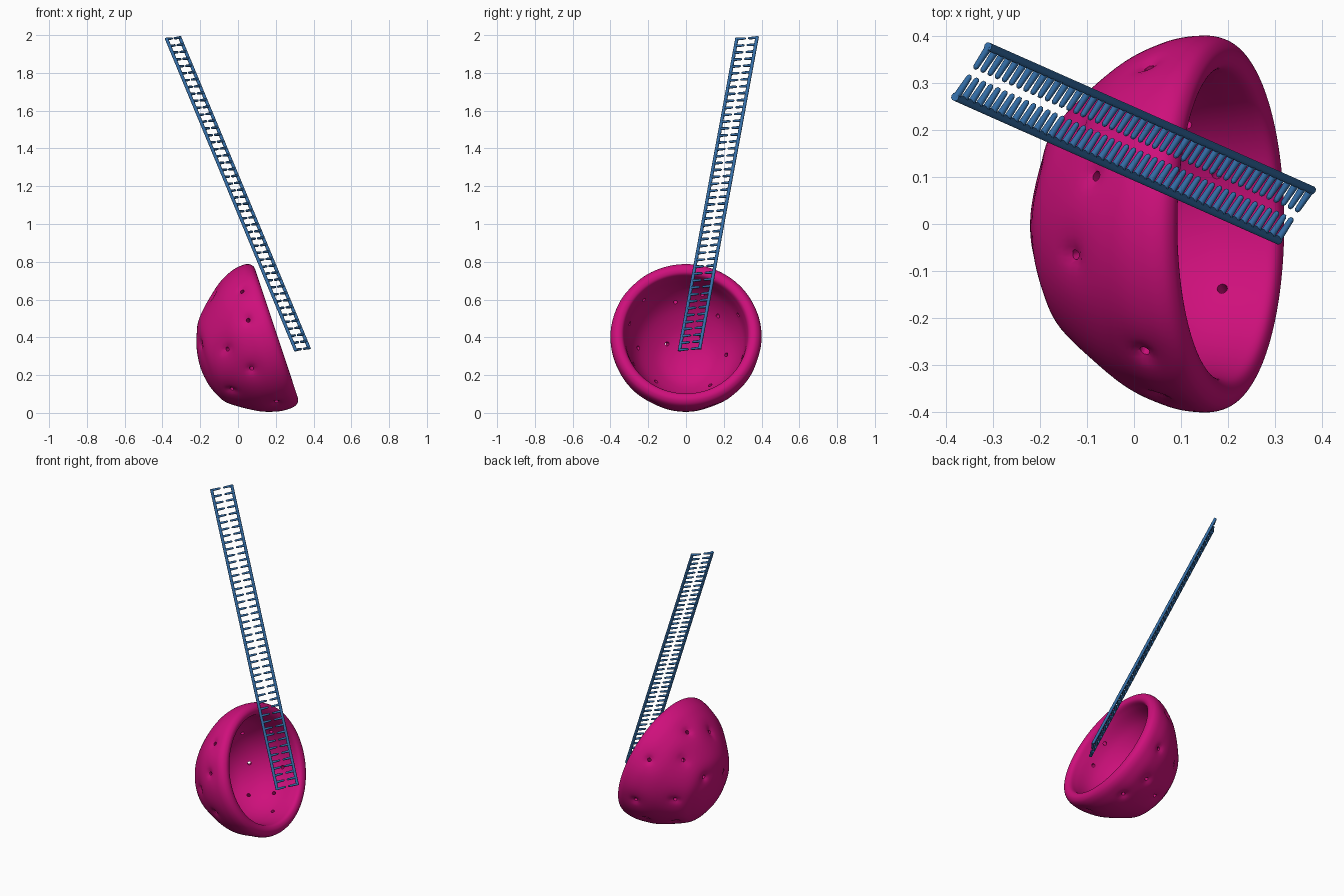
import bpy, bmesh, math
from mathutils import Vector

if "Cube" in bpy.data.objects:
    bpy.data.objects.remove(bpy.data.objects["Cube"])


def material(name, rgb):
    m = bpy.data.materials.new(name)
    m.diffuse_color = (*rgb, 1)
    m.use_nodes = True
    m.node_tree.nodes["Principled BSDF"].inputs["Base Color"].default_value = m.diffuse_color
    return m


PINK = material("magenta", (0.62, 0.005, 0.20))
BLUE = material("steel_blue", (0.035, 0.16, 0.40))


def finish(bm, name, mat):
    bmesh.ops.recalc_face_normals(bm, faces=bm.faces)
    me = bpy.data.meshes.new(name)
    bm.to_mesh(me)
    bm.free()
    me.materials.append(mat)
    ob = bpy.data.objects.new(name, me)
    bpy.context.collection.objects.link(ob)
    return ob


def smooth(ob, deg):
    bpy.ops.object.select_all(action='DESELECT')
    ob.select_set(True)
    bpy.context.view_layer.objects.active = ob
    bpy.ops.object.shade_smooth_by_angle(angle=math.radians(deg))


def rod(bm, a, b, r1, r2, sides=8):
    d = b - a
    res = bmesh.ops.create_cone(bm, cap_ends=True, segments=sides, radius1=r1,
                                radius2=r2, depth=d.length)
    q = d.to_track_quat('Z', 'Y')
    for v in res["verts"]:
        v.co = q @ v.co + (a + b) / 2


# bowl frame: N points out of the tilted opening, U lies up along the rim
C = Vector((0.2, 0, 0.42))
N = Vector((0.949, 0, 0.316))
U = Vector((-0.316, 0, 0.949))


def place(n, r, phi):
    drop = -0.045 * (n / 0.43) ** 2
    return C + N * n + U * (r * math.sin(phi) + drop) - Vector((0, r * math.cos(phi), 0))


# wall profile as (depth, radius), outer pole to rim to inner pole
PROFILE = [(-.435, 0), (-.425, .09), (-.40, .165), (-.355, .24), (-.226, .343),
           (-.13, .388), (-.06, .4), (-.02, .394), (0, .375), (.003, .352),
           (-.01, .332), (-.05, .322), (-.15, .303), (-.25, .25), (-.33, .16),
           (-.365, .08), (-.375, 0)]


def spline(pts, steps):
    out = []
    p = [Vector(q) for q in pts]
    p = [Vector((p[1].x, -p[1].y))] + p + [Vector((p[-2].x, -p[-2].y))]
    for i in range(1, len(p) - 2):
        a, b, c, d = p[i - 1:i + 3]
        for k in range(steps):
            t = k / steps
            out.append(0.5 * (2 * b + (c - a) * t + (2 * a - 5 * b + 4 * c - d) * t * t
                              + (3 * b - a - 3 * c + d) * t ** 3))
    return out + [p[-2]]


def outer_radius(n):
    for (n0, r0), (n1, r1) in zip(PROFILE[:7], PROFILE[1:7]):
        if n0 <= n <= n1:
            return r0 + (r1 - r0) * (n - n0) / (n1 - n0)
    return 0.4


# drain holes as (depth, angle in degrees)
HOLES = [(-.098, 45), (-.117, 18), (-.275, 4), (-.183, -21), (-.11, -64),
         (-.40, 42), (-.25, 78), (-.32, -44), (-.33, -127), (-.39, 123),
         (-.33, 180), (-.27, 131), (-.19, 107), (-.13, -110), (-.12, 152),
         (-.13, 196), (-.18, 225)]
CENTRE = place(-0.1, 0, 0)
hole_pts = [place(n, outer_radius(n), math.radians(a)) for n, a in HOLES]

# bowl wall, with a soft dimple pressed in around each hole
SEG = 160
prof = spline(PROFILE, 7)
bm = bmesh.new()
rings = []
for i, (n, r) in enumerate(prof):
    if i in (0, len(prof) - 1):
        rings.append([bm.verts.new(place(n, 0, 0))])
    else:
        rings.append([bm.verts.new(place(n, r, 2 * math.pi * k / SEG)) for k in range(SEG)])
for A, B in zip(rings, rings[1:]):
    for k in range(SEG):
        j = (k + 1) % SEG
        if len(A) == 1:
            bm.faces.new((A[0], B[k], B[j]))
        elif len(B) == 1:
            bm.faces.new((A[k], A[j], B[0]))
        else:
            bm.faces.new((A[k], A[j], B[j], B[k]))
for i, ring in enumerate(rings):
    if i > 7 * 8:
        continue
    for v in ring:
        push = Vector()
        for h in hole_pts:
            d = (v.co - h).length
            push += (CENTRE - h).normalized() * (
                0.014 * math.exp(-(d / 0.02) ** 2) + 0.007 * math.exp(-(d / 0.06) ** 2))
        v.co += push
bowl = finish(bm, "bowl", PINK)

# drill the holes
bm = bmesh.new()
for h in hole_pts:
    d = (h - CENTRE).normalized()
    rod(bm, h - d * 0.12, h + d * 0.05, 0.011, 0.011, 12)
cutter = finish(bm, "hole_cutter", PINK)
cutter.hide_render = True
mod = bowl.modifiers.new("holes", 'BOOLEAN')
mod.operation = 'DIFFERENCE'
mod.solver = 'EXACT'
mod.object = cutter
bpy.context.view_layer.objects.active = bowl
bpy.ops.object.modifier_apply(modifier="holes")
bpy.data.objects.remove(cutter)
smooth(bowl, 40)

# ladder strip: two rails, each with short tapered teeth meeting near the middle
TOP = [Vector((-.380, .270, 1.985)), Vector((-.310, .377, 1.992))]
BOT = [Vector((.307, -.035, .328)), Vector((.378, .072, .338))]
COUNT = 46
rails, teeth = bmesh.new(), bmesh.new()
for s in (0, 1):
    rod(rails, TOP[s], BOT[s], 0.009, 0.009, 10)
    for i in range(COUNT):
        t = (i + 0.15) / (COUNT - 0.7)
        a = TOP[s].lerp(BOT[s], t)
        b = TOP[1 - s].lerp(BOT[1 - s], t)
        rod(teeth, a, a.lerp(b, 0.40), 0.008, 0.006)
        rod(teeth, a.lerp(b, 0.40), a.lerp(b, 0.44), 0.006, 0.003)
smooth(finish(rails, "ladder_rails", BLUE), 50)
smooth(finish(teeth, "ladder_teeth", BLUE), 50)
